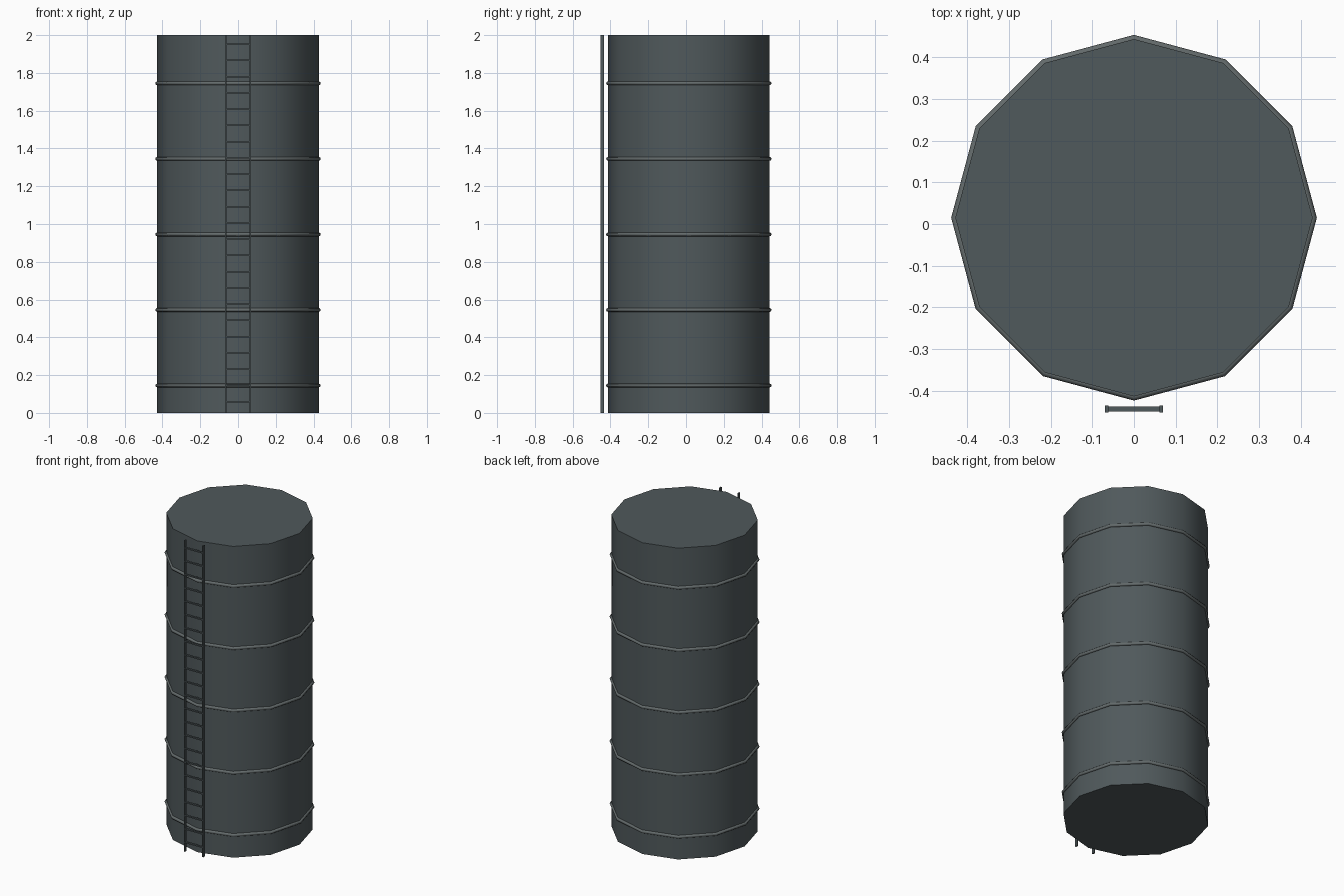
import bpy
import math

cube = bpy.data.objects.get("Cube")
if cube:
    bpy.data.objects.remove(cube, do_unlink=True)

CENTRE_Y = 0.015
RADIUS = 0.428
SIDES = 12


def material(name, rgb):
    mat = bpy.data.materials.new(name)
    mat.use_nodes = True
    colour = (*rgb, 1)
    mat.diffuse_color = colour
    mat.node_tree.nodes["Principled BSDF"].inputs["Base Color"].default_value = colour
    return mat


slate = material("dark slate", (0.080, 0.100, 0.106))
steel = material("grey steel", (0.125, 0.145, 0.147))


def finish(name, mat, smooth=None):
    obj = bpy.context.object
    obj.name = name
    obj.data.materials.append(mat)
    if smooth:
        bpy.ops.object.shade_smooth_by_angle(angle=math.radians(smooth))
    return obj


def box(name, size, location, mat):
    bpy.ops.mesh.primitive_cube_add(size=1, location=location)
    bpy.context.object.scale = size
    bpy.ops.object.transform_apply(location=False, rotation=False, scale=True)
    return finish(name, mat)


# Tank body with flat caps
bpy.ops.mesh.primitive_cylinder_add(vertices=SIDES, radius=RADIUS, depth=2,
                                    location=(0, CENTRE_Y, 1))
finish("tank_body", slate, 40)

# Reinforcing hoops
for i in range(5):
    bpy.ops.mesh.primitive_torus_add(major_segments=SIDES, minor_segments=8,
                                     major_radius=RADIUS, minor_radius=0.01,
                                     location=(0, CENTRE_Y, 0.145 + 0.4 * i))
    finish(f"hoop_{i + 1}", steel, 50)

# Ladder rails
LADDER_Y = -0.443
for side, x in (("left", 0.065), ("right", -0.065)):
    box(f"ladder_rail_{side}", (0.008, 0.017, 2), (x, LADDER_Y, 1), slate)

# Ladder rungs
for i in range(23):
    box(f"ladder_rung_{i + 1}", (0.126, 0.012, 0.008),
        (0, LADDER_Y, 0.06 + 0.086 * i), slate)
